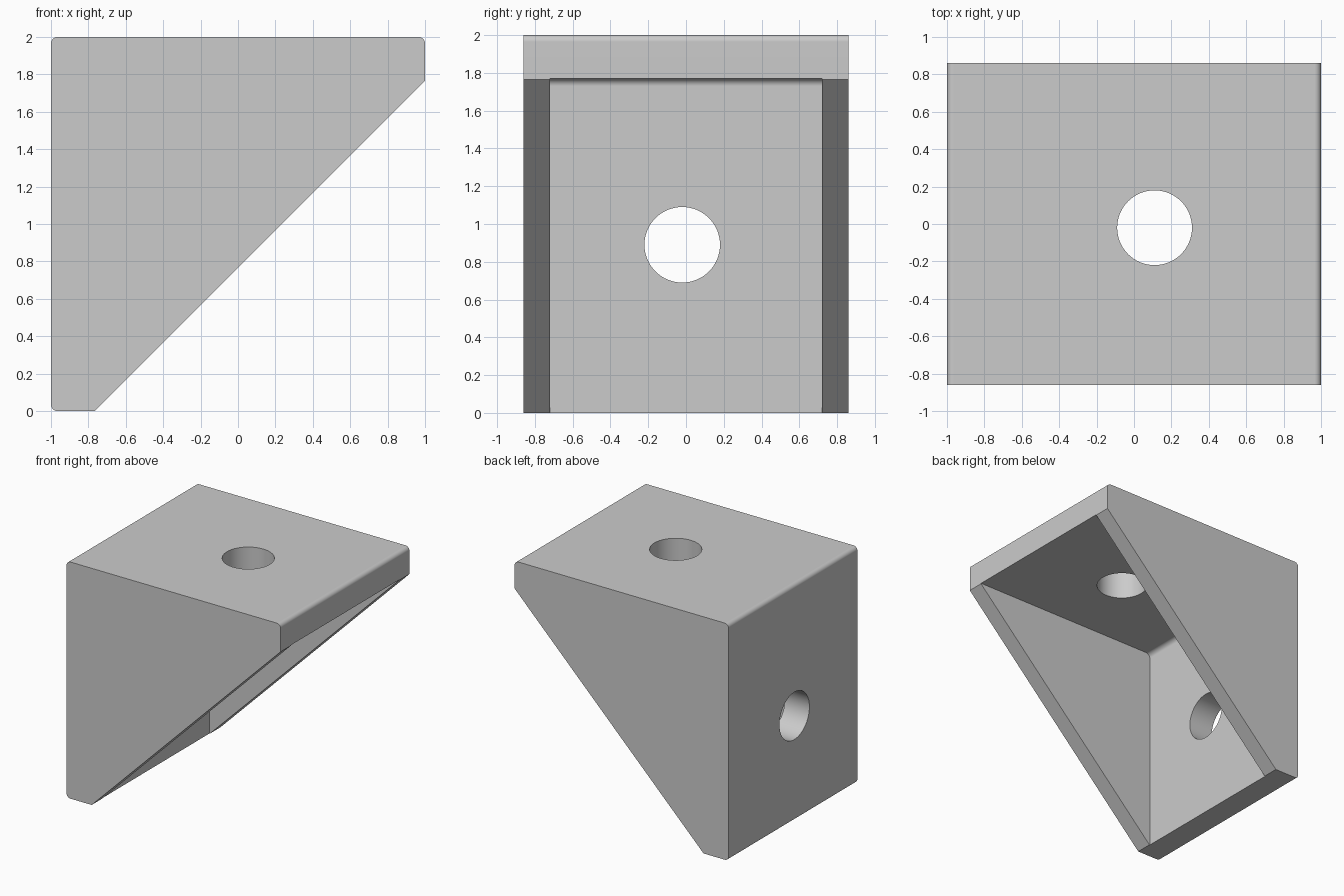
import bpy, bmesh, math
from mathutils import Vector, Matrix

cube = bpy.data.objects.get("Cube")
if cube:
    bpy.data.objects.remove(cube, do_unlink=True)

HALF_WIDTH, INNER_HALF = 0.86, 0.72
WALL = 0.23
HOLE_RADIUS, HOLE_Y = 0.2, -0.02

grey = bpy.data.materials.new("plain grey")
grey.use_nodes = True
colour = (0.6, 0.6, 0.6, 1)
grey.diffuse_color = colour
grey.node_tree.nodes["Principled BSDF"].inputs["Base Color"].default_value = colour


def rounded(corners, steps=8):
    """Turn (x, z, radius) right-angle corners into an outline with fillets."""
    points = []
    for i, (x, z, r) in enumerate(corners):
        p = Vector((x, z))
        if r == 0:
            points.append(p)
            continue
        before = (Vector(corners[i - 1][:2]) - p).normalized() * r
        after = (Vector(corners[(i + 1) % len(corners)][:2]) - p).normalized() * r
        centre = p + before + after
        for k in range(steps + 1):
            a = math.pi / 2 * k / steps
            points.append(centre - after * math.cos(a) - before * math.sin(a))
    return points


def make_object(name, bm):
    bmesh.ops.recalc_face_normals(bm, faces=bm.faces)
    mesh = bpy.data.meshes.new(name)
    bm.to_mesh(mesh)
    bm.free()
    mesh.materials.append(grey)
    obj = bpy.data.objects.new(name, mesh)
    bpy.context.collection.objects.link(obj)
    return obj


def prism(name, outline, half):
    bm = bmesh.new()
    face = bm.faces.new([bm.verts.new((p.x, -half, p.y)) for p in outline])
    new = bmesh.ops.extrude_face_region(bm, geom=[face])["geom"]
    bmesh.ops.translate(bm, vec=(0, 2 * half, 0),
                        verts=[v for v in new if isinstance(v, bmesh.types.BMVert)])
    return make_object(name, bm)


def hole_cutter(name, location, turn):
    bm = bmesh.new()
    bmesh.ops.create_cone(bm, cap_ends=True, segments=64, radius1=HOLE_RADIUS,
                          radius2=HOLE_RADIUS, depth=0.6,
                          matrix=Matrix.Translation(location) @ Matrix.Rotation(turn, 4, "Y"))
    return make_object(name, bm)


# Solid corner wedge with softened outer corners
lip = WALL + 0.004
bracket = prism("corner_bracket", rounded([
    (-1, 0, 0.035), (-1, 2, 0.035), (1, 2, 0.035),
    (1, 2 - lip, 0), (-1 + lip, 0, 0)]), HALF_WIDTH)

# Pocket between the side webs, and the two screw holes
cutters = [
    prism("pocket_cutter", rounded([
        (-1 + WALL, 2 - WALL, 0.04), (1.5, 2 - WALL, 0),
        (1.5, -0.5, 0), (-1 + WALL, -0.5, 0)]), INNER_HALF),
    hole_cutter("top_hole_cutter", (0.11, HOLE_Y, 2), 0),
    hole_cutter("back_hole_cutter", (-1, HOLE_Y, 0.89), math.pi / 2),
]
for cutter in cutters:
    cutter.hide_render = True
    mod = bracket.modifiers.new(cutter.name, "BOOLEAN")
    mod.operation = "DIFFERENCE"
    mod.solver = "EXACT"
    mod.object = cutter

# Bake the cuts and drop the cutters
bpy.context.view_layer.update()
evaluated = bracket.evaluated_get(bpy.context.evaluated_depsgraph_get())
finished = bpy.data.meshes.new_from_object(evaluated)
bracket.modifiers.clear()
bracket.data = finished
for cutter in cutters:
    bpy.data.objects.remove(cutter, do_unlink=True)
finished.materials.clear()
finished.materials.append(grey)
for polygon in finished.polygons:
    polygon.material_index = 0

# Smooth fillets and hole walls, flat large faces
for obj in bpy.context.selected_objects:
    obj.select_set(False)
bracket.select_set(True)
bpy.context.view_layer.objects.active = bracket
bpy.ops.object.shade_smooth_by_angle(angle=math.radians(30))
weighted = bracket.modifiers.new("weighted_normals", "WEIGHTED_NORMAL")
weighted.keep_sharp = True
